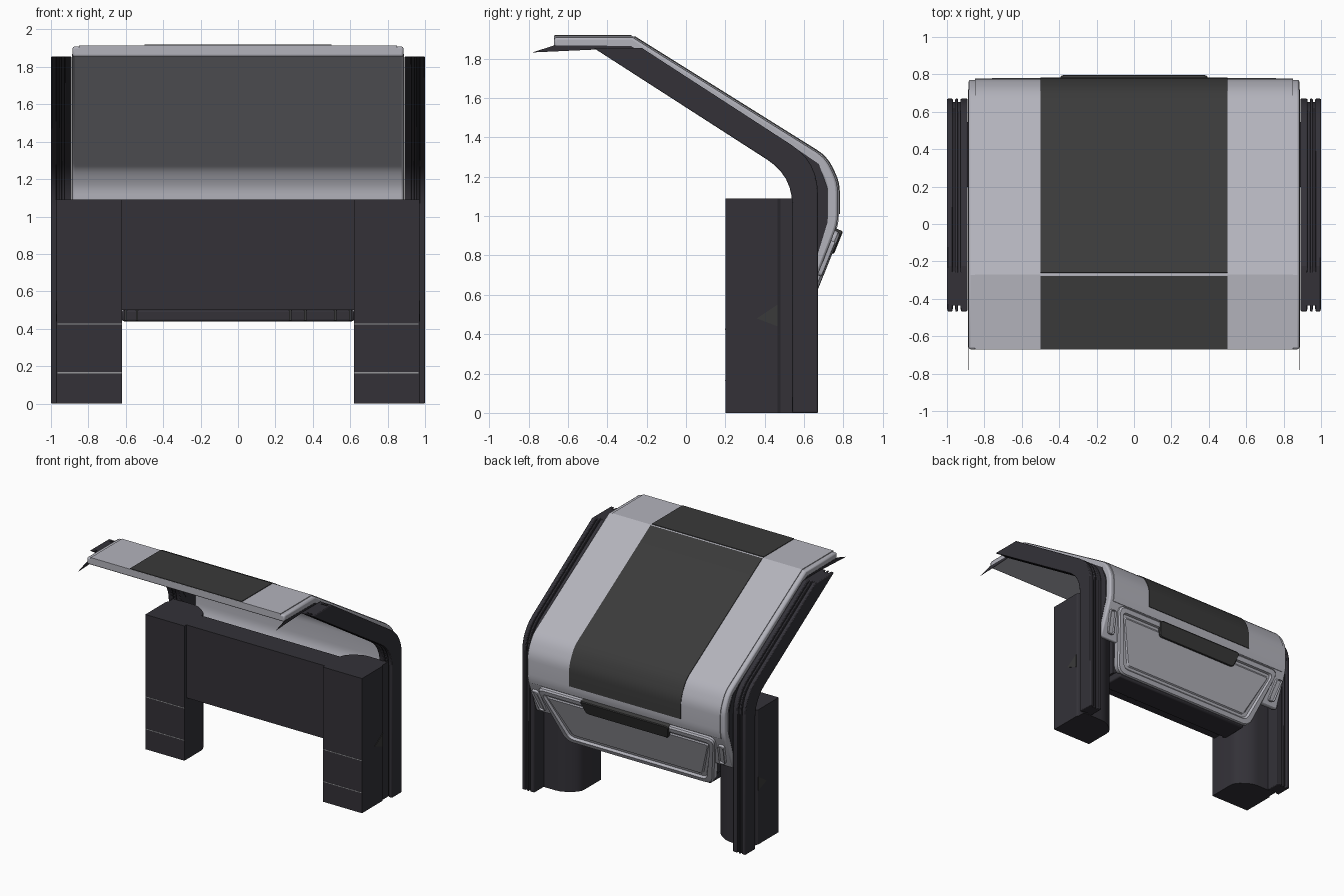
import bpy, bmesh, math
from mathutils import Vector

if "Cube" in bpy.data.objects:
    bpy.data.objects.remove(bpy.data.objects["Cube"])


def material(name, c):
    m = bpy.data.materials.new(name)
    m.diffuse_color = (*c, 1)
    m.use_nodes = True
    m.node_tree.nodes["Principled BSDF"].inputs["Base Color"].default_value = m.diffuse_color
    return m


DARK = material("dark_frame", (0.033, 0.031, 0.039))
PANEL = material("charcoal_panel", (0.042, 0.042, 0.042))
LIGHT = material("light_shell", (0.45, 0.45, 0.5))
SEAM = material("seam", (0.3, 0.3, 0.31))


def finish(name, bm, mat, bevel=0.0):
    bmesh.ops.recalc_face_normals(bm, faces=bm.faces)
    me = bpy.data.meshes.new(name)
    bm.to_mesh(me)
    bm.free()
    me.materials.append(mat)
    ob = bpy.data.objects.new(name, me)
    bpy.context.collection.objects.link(ob)
    if bevel:
        b = ob.modifiers.new("edge_bevel", 'BEVEL')
        b.width, b.segments, b.limit_method = bevel, 2, 'ANGLE'
        b.angle_limit = math.radians(50)
    bpy.context.view_layer.objects.active = ob
    ob.select_set(True)
    bpy.ops.object.shade_smooth_by_angle(angle=math.radians(25))
    ob.select_set(False)
    return ob


def prism(name, pts, shift, mat, bevel=0.0):
    """Extrude a closed outline of 3D points along a vector."""
    bm = bmesh.new()
    f = bm.faces.new([bm.verts.new(p) for p in pts])
    ext = bmesh.ops.extrude_face_region(bm, geom=[f], use_keep_orig=True)
    bmesh.ops.translate(bm, vec=shift, verts=[v for v in ext['geom'] if isinstance(v, bmesh.types.BMVert)])
    return finish(name, bm, mat, bevel)


def side_prism(name, yz, x0, x1, mat, bevel=0.0):
    return prism(name, [(x0, y, z) for y, z in yz], Vector((x1 - x0, 0, 0)), mat, bevel)


def rounded(pts, radii, n=6):
    """Round the corners of an open or closed 2D outline; radius 0 keeps the corner."""
    out = []
    for i, p in enumerate(pts):
        p, r = Vector(p), radii[i]
        if not r:
            out.append(p)
            continue
        a = p + (Vector(pts[i - 1]) - p).normalized() * r
        b = p + (Vector(pts[(i + 1) % len(pts)]) - p).normalized() * r
        for k in range(n + 1):
            t = k / n
            out.append(a * (1 - t) ** 2 + p * 2 * t * (1 - t) + b * t * t)
    return out


def offset(path, d):
    """Shift an open path sideways (positive = inward, under the roof)."""
    res = []
    for i, p in enumerate(path):
        a = (p - path[i - 1]).normalized() if i else None
        b = (path[i + 1] - p).normalized() if i < len(path) - 1 else a
        a = a or b
        na, nb = Vector((-a.y, a.x)), Vector((-b.y, b.x))
        m = (na + nb).normalized()
        res.append(p - m * d / max(m.dot(na), 0.4))
    return res


def ribbon(name, path, d0, d1, x0, x1, mat, bevel=0.0):
    return side_prism(name, offset(path, d0) + offset(path, d1)[::-1], x0, x1, mat, bevel)


# roof shell: front lip, slope, rounded shoulder, tucked rear
roof = rounded([(-0.67, 1.915), (-0.27, 1.915), (0.715, 1.30), (0.777, 1.17), (0.777, 0.96), (0.66, 0.66)],
               [0, 0, 0.06, 0.05, 0.05, 0], 4)
ribbon("roof_shell", roof, 0.006, 0.062, -0.885, 0.885, LIGHT, 0.012)
ribbon("roof_skin", [p for p in roof if p.y > 0.93], 0, 0.02, -0.85, 0.85, LIGHT)

# dark centre panel in two pieces with a light seam at the fold
slope = [p for p in roof if p.y > 1.0][1:]
slope[0] = slope[0] + (slope[1] - slope[0]).normalized() * 0.008
ribbon("roof_panel_slope", slope, -0.005, 0.015, -0.5, 0.5, PANEL)
ribbon("roof_panel_front", [Vector((-0.669, 1.915)), Vector((-0.278, 1.915))], -0.005, 0.004, -0.5, 0.5, PANEL)

# side rails: grooved core between three flanges, and pointed skirts filling in under the roof edge
outer = rounded([(-0.225, 1.855), (0.67, 1.275), (0.67, 0.0)], [0, 0.16, 0])
inner = rounded([(-0.47, 1.855), (0.54, 1.205), (0.54, 0.0)], [0, 0.15, 0])
mid = [o * 0.86 + i * 0.14 for o, i in zip(outer, inner)]
mid2 = [o * 0.14 + i * 0.86 for o, i in zip(outer, inner)]
for s, side in ((1, "right"), (-1, "left")):
    side_prism(side + "_rail_inner", outer + inner[::-1], s * 0.889, s * 0.928, DARK, 0.006)
    side_prism(side + "_rail_core", mid + mid2[::-1], s * 0.92, s * 0.98, DARK)
    side_prism(side + "_rail_middle", outer + inner[::-1], s * 0.94, s * 0.956, DARK, 0.004)
    side_prism(side + "_rail_outer", outer + inner[::-1], s * 0.968, s * 1.0, DARK, 0.006)
    skirt = [(-0.78, 1.832), (-0.67, 1.868), (-0.28, 1.865), (0.58, 1.33), (0.675, 1.265), (0.72, 1.14),
             (0.72, 0.97), (0.655, 0.76), (0.60, 0.76), (0.60, 1.1), (0.50, 1.25), (-0.43, 1.848)]
    side_prism(side + "_roof_skirt", skirt, s * 0.8855, s * 0.8875, DARK)

# front legs with a chamfered inner rear corner, joined to the rails
for s, side in ((1, "right"), (-1, "left")):
    plan = rounded([(0.62, 0.2), (0.97, 0.2), (0.97, 0.465), (0.96, 0.48), (0.96, 0.545), (0.74, 0.545),
                    (0.62, 0.46)], [0, 0, 0, 0, 0, 0.05, 0.05], 3)
    prism(side + "_leg", [(s * x, y, 0.0) for x, y in plan], Vector((0, 0, 1.09)), DARK)
    for z in (0.165, 0.425):
        side_prism(side + "_leg_seam", [(0.1985, z - .003), (0.21, z - .003), (0.21, z + .003), (0.1985, z + .003)],
                   s * 0.621, s * 0.965, SEAM)
    # small wedge vent on the leg side
    side_prism(side + "_leg_vent", [(0.36, 0.48), (0.465, 0.55), (0.465, 0.44)], s * 0.96, s * 0.974, PANEL)

# cross beam and its underside tray
side_prism("cross_beam", [(0.225, 0.5), (0.225, 1.09), (0.42, 1.09), (0.50, 0.95), (0.50, 0.5)], -0.63, 0.63, DARK)
side_prism("beam_tray", [(0.36, 0.44), (0.36, 0.5), (0.59, 0.5), (0.57, 0.44)], -0.62, 0.62, DARK, 0.01)
for x in (-0.6, -0.54, 0.28, 0.36, 0.52, 0.6):
    side_prism("tray_rib", [(0.35, 0.445), (0.35, 0.5), (0.37, 0.5), (0.37, 0.445)], x - 0.006, x + 0.006, PANEL)

# rear slope: local coordinates are x and distance down from the top edge
top = Vector((0, 0.765, 0.92))
down = Vector((0, -0.19, -0.47)).normalized()
out = Vector((0, 0.47, -0.19)).normalized()


def rear_plate(name, cx, w0, w1, v0, v1, lean, r, rings, mat):
    """Rounded trapezoid built from concentric rings of (inset, lift)."""
    bm = bmesh.new()
    loops = []
    for t, lift in rings:
        pts = [(cx - w0 + t, v0 + t), (cx + w0 - t, v0 + t),
               (cx + lean + w1 - t, v1 - t), (cx + lean - w1 + t, v1 - t)]
        rad = max(r - t * 0.6, 0.008)
        loops.append([bm.verts.new(top + Vector((p.x, 0, 0)) + down * p.y + out * lift)
                      for p in rounded(pts, [rad] * 4)])
    for a, b in zip(loops, loops[1:]):
        for i in range(len(a)):
            j = (i + 1) % len(a)
            bm.faces.new((a[i], a[j], b[j], b[i]))
    bm.faces.new(loops[0])
    bm.faces.new(loops[-1])
    return finish(name, bm, mat)


# hatch with a raised rim and a shallow window, a dark pull tab and two side lamps
rear_plate("rear_hatch", 0, 0.8, 0.66, -0.005, 0.5, 0, 0.07,
           [(0, -0.035), (0, 0.008), (0.01, 0.02), (0.045, 0.022), (0.055, 0.004), (0.075, 0.004), (0.085, 0.012)], LIGHT)
rear_plate("rear_hatch_tab", 0, 0.4, 0.37, -0.015, 0.11, 0, 0.03, [(0, -0.02), (0, 0.024), (0.006, 0.03)], PANEL)
for s, side in ((1, "right"), (-1, "left")):
    rear_plate(side + "_rear_lamp", s * 0.835, 0.028, 0.028, 0.05, 0.24, s * -0.03, 0.02,
               [(0, -0.03), (0, 0.012), (0.006, 0.016), (0.011, 0.004)], LIGHT)
